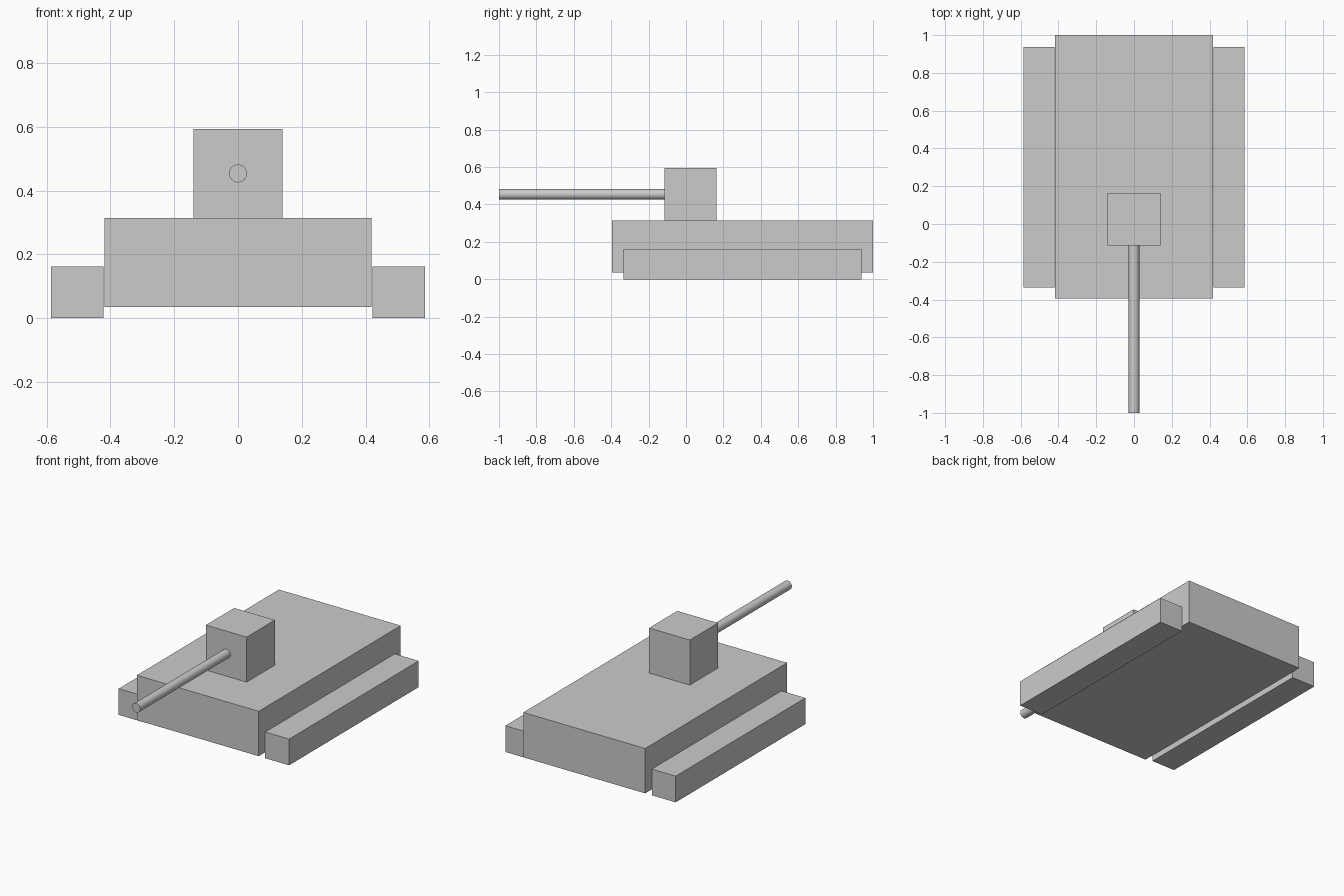
import bpy
import math

if "Cube" in bpy.data.objects:
    bpy.data.objects.remove(bpy.data.objects["Cube"])


def box(name, lo, hi):
    size = [b - a for a, b in zip(lo, hi)]
    centre = [(a + b) / 2 for a, b in zip(lo, hi)]
    bpy.ops.mesh.primitive_cube_add(size=1, location=centre)
    ob = bpy.context.object
    ob.name = name
    ob.scale = size
    bpy.ops.object.transform_apply(location=False, rotation=False, scale=True)
    return ob


# Hull
box("hull", (-0.419, -0.395, 0.035), (0.419, 1.0, 0.314))

# Tracks, one each side
for side, name in ((-1, "left_track"), (1, "right_track")):
    x0, x1 = sorted((side * 0.422, side * 0.586))
    box(name, (x0, -0.335, 0.0), (x1, 0.938, 0.163))

# Turret
box("turret", (-0.14, -0.115, 0.314), (0.14, 0.163, 0.594))

# Gun barrel, seated just inside the turret face
y0, y1 = -1.0, -0.105
bpy.ops.mesh.primitive_cylinder_add(
    vertices=32, radius=0.028, depth=y1 - y0,
    location=(0, (y0 + y1) / 2, 0.454), rotation=(math.radians(90), 0, 0))
barrel = bpy.context.object
barrel.name = "gun_barrel"
bpy.ops.object.shade_smooth_by_angle(angle=math.radians(30))
